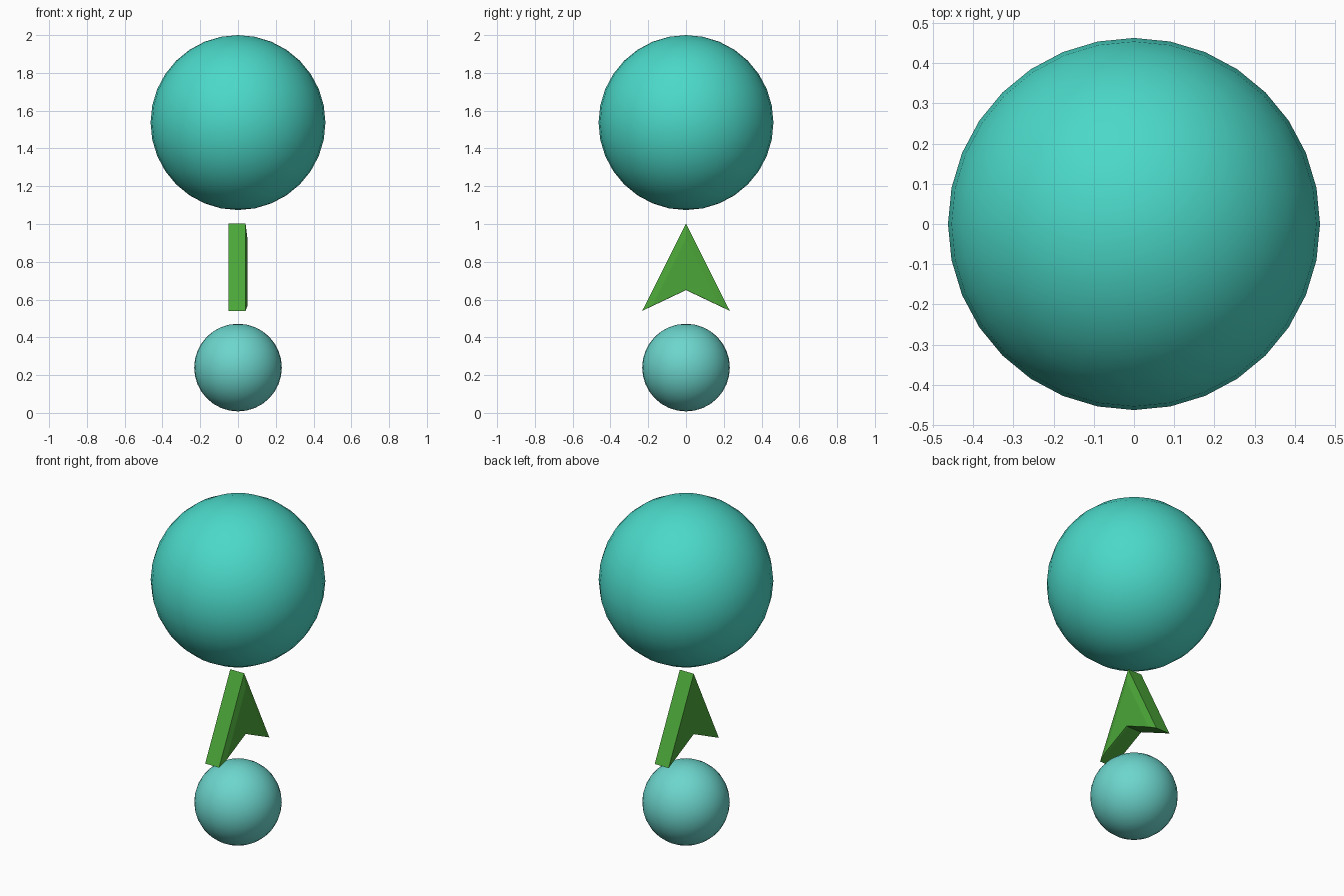
import bpy
import bmesh

if "Cube" in bpy.data.objects:
    bpy.data.objects.remove(bpy.data.objects["Cube"])


def material(name, rgb):
    mat = bpy.data.materials.new(name)
    mat.diffuse_color = (*rgb, 1.0)
    mat.use_nodes = True
    mat.node_tree.nodes["Principled BSDF"].inputs["Base Color"].default_value = mat.diffuse_color
    return mat


def ball(name, radius, z, mat):
    bpy.ops.mesh.primitive_uv_sphere_add(segments=32, ring_count=16, radius=radius, location=(0, 0, z))
    obj = bpy.context.object
    obj.name = name
    obj.data.materials.append(mat)
    bpy.ops.object.shade_smooth()
    return obj


# Large upper ball and small lower ball
ball("large_ball", 0.463, 1.537, material("turquoise", (0.07, 0.69, 0.58)))
ball("small_ball", 0.232, 0.24, material("pale_turquoise", (0.15, 0.67, 0.61)))

# Arrowhead: notched profile in the YZ plane, extruded along x
profile = [(0, 1.003), (-0.232, 0.54), (0, 0.65), (0.232, 0.54)]
pivot_z, inset = 0.655, 0.77


def ring(bm, x, scale=1.0):
    return [bm.verts.new((x, y * scale, pivot_z + (z - pivot_z) * scale)) for y, z in profile]


bm = bmesh.new()
# back face, front rim, and slightly raised inset front face
rings = [ring(bm, -0.05), ring(bm, 0.04), ring(bm, 0.05, inset)]
for a, b in zip(rings, rings[1:]):
    for i in range(4):
        j = (i + 1) % 4
        bm.faces.new((a[i], a[j], b[j], b[i]))
for cap in (rings[0], rings[-1]):
    bm.faces.new((cap[0], cap[1], cap[2]))
    bm.faces.new((cap[0], cap[2], cap[3]))
bmesh.ops.recalc_face_normals(bm, faces=bm.faces)
mesh = bpy.data.meshes.new("arrowhead")
bm.to_mesh(mesh)
bm.free()
mesh.materials.append(material("green", (0.07, 0.38, 0.04)))
arrow = bpy.data.objects.new("arrowhead", mesh)
bpy.context.collection.objects.link(arrow)
